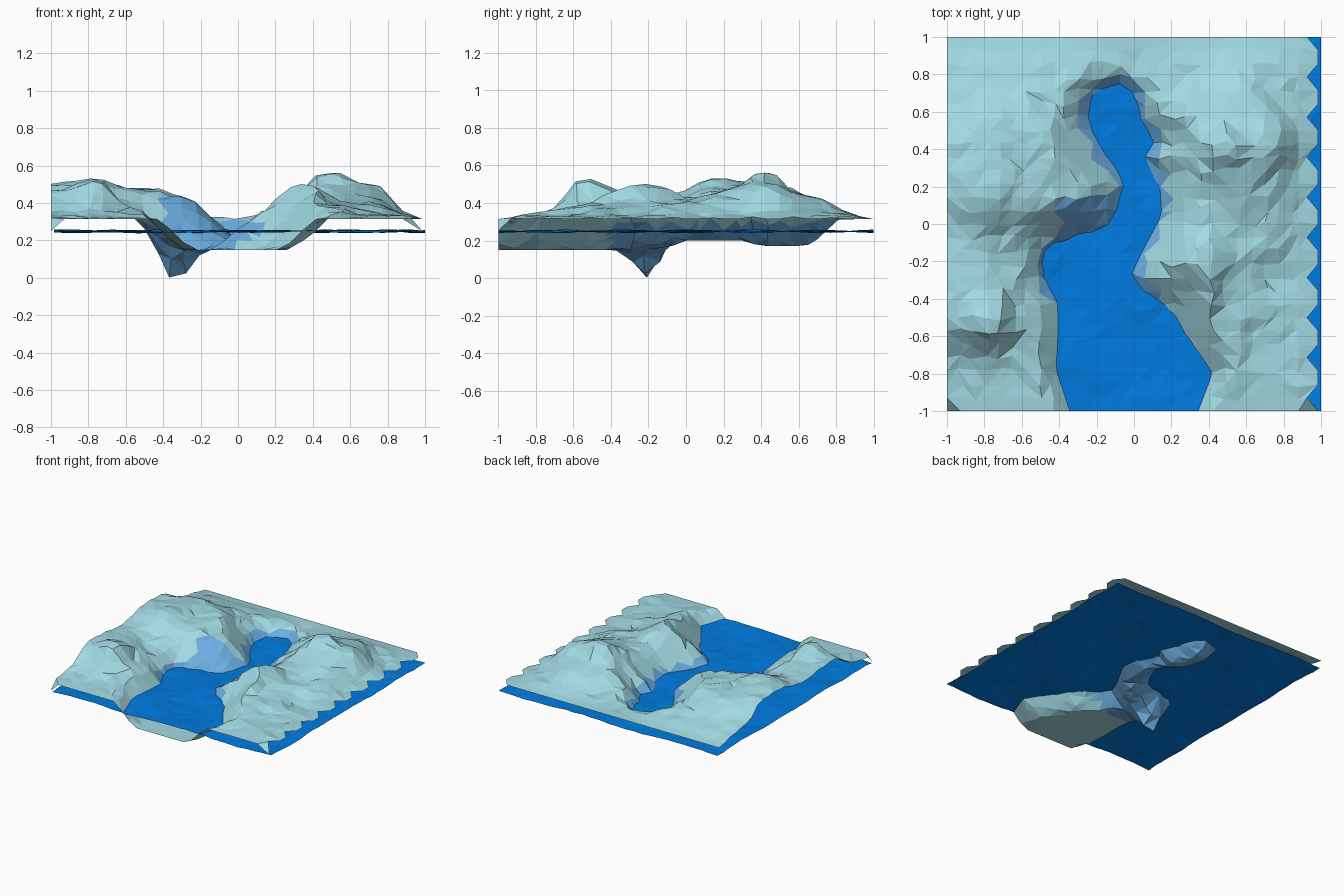
import bpy, math, random
from mathutils import Vector

if "Cube" in bpy.data.objects:
    bpy.data.objects.remove(bpy.data.objects["Cube"])
random.seed(4)

WATER = 0.25

# Shoreline of the bay and inlet, walked up the left bank and down the right
SHORE = [Vector(p) for p in [
    (-.35, -1.2), (-.35, -1), (-.41, -.8), (-.40, -.6), (-.42, -.4), (-.49, -.3),
    (-.46, -.12), (-.25, -.05), (-.11, .02), (-.05, .22), (-.14, .35), (-.25, .55),
    (-.22, .7), (-.08, .75), (.01, .69), (.03, .57), (.12, .44), (.04, .32), (.14, .27),
    (.14, .05), (.06, -.13), (-.02, -.27), (.06, -.37), (.2, -.45), (.3, -.63),
    (.42, -.8), (.34, -1), (.34, -1.2)]]

# Spot heights of the hills: x, y, z
SPOTS = [
    (-1, .35, .49), (-.88, .28, .52), (-.75, .15, .54), (-.6, .1, .48), (-.45, .15, .46),
    (-.3, .13, .43), (-.75, .5, .49), (-.5, .42, .48), (-.7, .75, .40), (-.4, .65, .38),
    (-.6, -.08, .40), (-.65, -.2, .36), (-1, -.1, .44), (-.95, -.4, .47), (-.76, -.5, .55),
    (-.8, -.3, .46), (-.58, -.45, .36), (-.62, -.72, .34), (-.9, -.78, .35), (-1, .7, .38),
    (.5, .39, .60), (.3, .42, .51), (.72, .41, .51), (.5, .27, .46), (.4, .1, .42),
    (.83, .22, .42), (.25, .05, .41), (.36, -.18, .50), (.35, -.4, .56), (.52, -.38, .37),
    (.62, -.1, .39), (.75, -.3, .33), (.48, -.6, .38), (.7, -.65, .325), (.62, .6, .45),
    (.35, .6, .43), (.2, .75, .34), (.8, .7, .35), (.93, .2, .33), (0, .88, .32)]

# River bed depth along y
BED = [(-1.2, .15), (-.4, .15), (-.1, .16), (0, .2), (.3, .2), (.4, .17), (.62, .17), (.8, .22)]


def lerp_table(table, t):
    for (a, za), (b, zb) in zip(table, table[1:]):
        if t <= b:
            return za + (zb - za) * (t - a) / (b - a)
    return table[-1][1]


def shore_distance(p):
    best, inside = 9, False
    for a, b in zip(SHORE, SHORE[1:] + SHORE[:1]):
        e = b - a
        t = max(0, min(1, (p - a).dot(e) / e.dot(e)))
        best = min(best, (p - a - e * t).length)
        if (a.y > p.y) != (b.y > p.y) and p.x < a.x + e.x * (p.y - a.y) / e.y:
            inside = not inside
    return -best if inside else best


def land(x, y):
    total = weight = 0
    for sx, sy, sz in SPOTS:
        w = 1 / (((x - sx) ** 2 + (y - sy) ** 2) ** 1.7 + .0002)
        total, weight = total + w * sz, weight + w
    # fade to the flat rim on the front, back and right sides
    rim = min(1, max(0, .97 - abs(y)) / .3, max(0, .95 - x) / .2)
    return .315 + (total / weight - .315) * rim


def height(x, y):
    d = shore_distance(Vector((x, y)))
    if d > 0:
        rough = .008 * (abs(y) < .9 and x < .9)
        top = land(x, y) + random.uniform(-rough, rough)
        return max(min(top, WATER + 1.0 * d), WATER)
    pit = .18 * math.exp(-(((x + .33) / .1) ** 2 + ((y + .2) / .09) ** 2))
    return max(0, max(lerp_table(BED, y), WATER + 1.0 * d) - pit)


def material(name, rgb):
    m = bpy.data.materials.new(name)
    m.diffuse_color = (*rgb, 1)
    m.use_nodes = True
    m.node_tree.nodes["Principled BSDF"].inputs["Base Color"].default_value = m.diffuse_color
    return m


def sheet(name, nx, ny, place, mats, tint=None):
    verts = [place(i, j) for j in range(ny + 1) for i in range(nx + 1)]
    faces = []
    for j in range(ny):
        for i in range(nx):
            a = j * (nx + 1) + i
            b, c, d = a + 1, a + nx + 2, a + nx + 1
            # split each cell along its flatter diagonal
            if abs(verts[a][2] - verts[c][2]) < abs(verts[b][2] - verts[d][2]):
                faces += [(a, b, c), (a, c, d)]
            else:
                faces += [(a, b, d), (b, c, d)]
    me = bpy.data.meshes.new(name)
    me.from_pydata(verts, [], faces)
    for m in mats:
        me.materials.append(m)
    if tint:
        for f in me.polygons:
            f.material_index = tint(f)
    bpy.context.collection.objects.link(bpy.data.objects.new(name, me))


N = 28


def terrain_point(i, j):
    x, y = -1 + 1.985 * i / N, -1 + 2 * j / N
    if 0 < i < N and 0 < j < N:
        x += random.uniform(-.017, .017)
        y += random.uniform(-.017, .017)
    if i >= N - 1:                 # notched right edge
        x = .88 if i < N else .925 if j % 3 == 1 else .985
    z = height(x, y)
    z = .25 if (i, j) in ((0, 0), (N, 0)) else z
    return x, y, z


def water_point(i, j):
    x, y = -.985 + 1.985 * i / 26, -1 + 2 * j / 26
    wave = .008 * math.sin(7 * x + 3 * y) * math.cos(9 * y)
    return x, y, .249 + wave + random.uniform(-.004, .004)


def is_wet(f):
    c = f.center
    west_wall = -.4 < c.x < -.1 and -.08 < c.y < .16 and c.z < .44
    return int(west_wall or (c.z < .29 and c.y > -.4))


# Hills, banks and river bed; wet banks are bluer
rock = material("rock", (.36, .70, .77))
wet = material("wet_rock", (.15, .42, .75))
sheet("terrain", N, N, terrain_point, [rock, wet], is_wet)

# Rippled water
sheet("water", 26, 26, water_point, [material("water", (0, .2, .75))])
